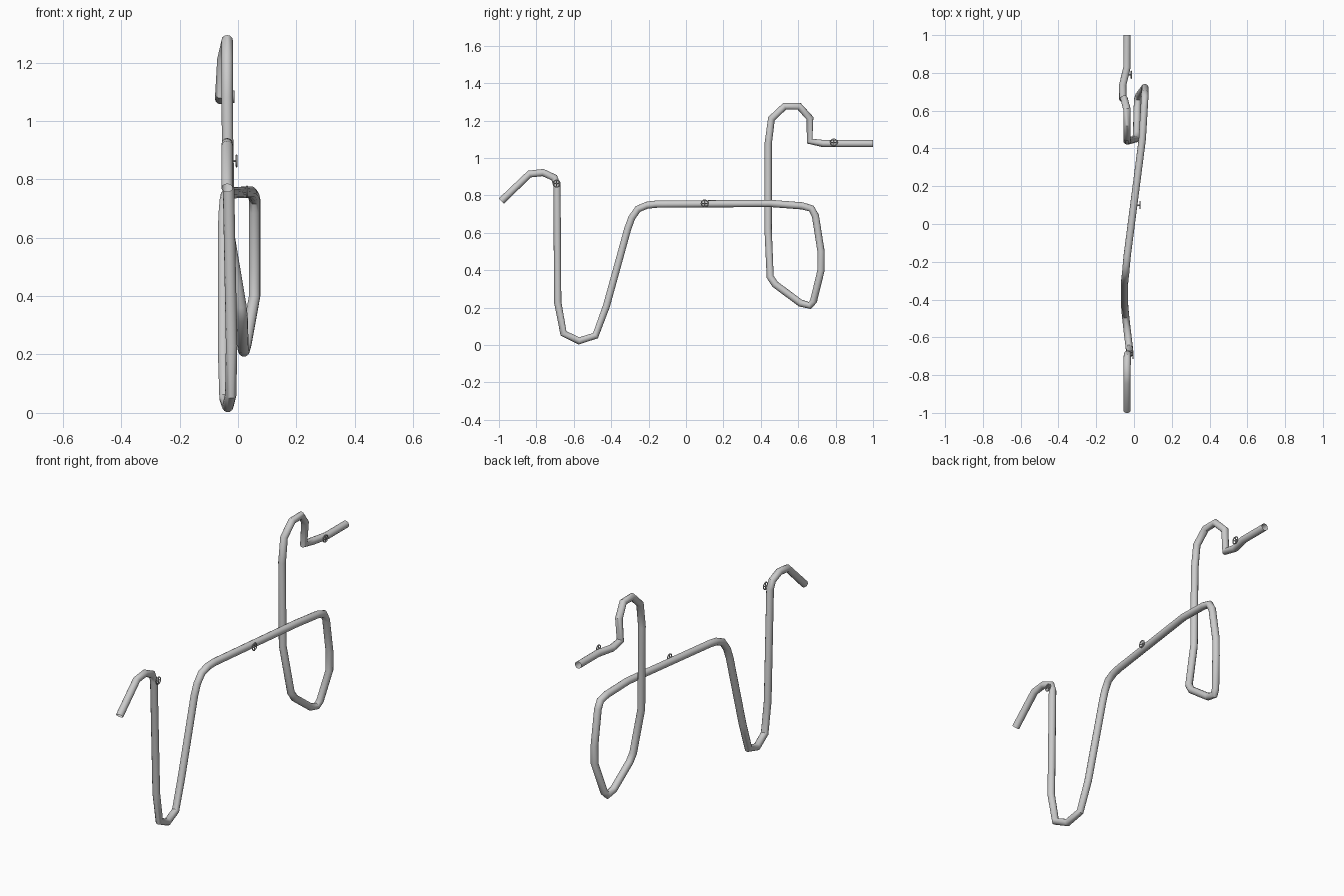
import bpy, math
from mathutils import Vector

if "Cube" in bpy.data.objects:
    bpy.data.objects.remove(bpy.data.objects["Cube"])

R = 0.0195


def as_mesh(obj):
    bpy.ops.object.select_all(action='DESELECT')
    obj.select_set(True)
    bpy.context.view_layer.objects.active = obj
    bpy.ops.object.convert(target='MESH')
    bpy.ops.object.shade_smooth_by_angle(angle=math.radians(40))


def tube(name, points, radius, sides_res, cyclic=False, caps=False):
    """Round pipe swept along a list of points."""
    cu = bpy.data.curves.new(name, 'CURVE')
    cu.dimensions = '3D'
    cu.bevel_depth = radius
    cu.bevel_resolution = sides_res
    cu.use_fill_caps = caps
    sp = cu.splines.new('POLY')
    sp.points.add(len(points) - 1)
    for p, c in zip(sp.points, points):
        p.co = (*c, 1)
    sp.use_cyclic_u = cyclic
    obj = bpy.data.objects.new(name, cu)
    bpy.context.collection.objects.link(obj)
    as_mesh(obj)
    return obj


# Main pipe: front spout, deep dip, level run, side loop, rear hook and outlet
path = [
    (-.037, -.987, .770), (-.037, -.837, .914), (-.037, -.765, .922),
    (-.036, -.705, .895), (-.034, -.690, .855),
    (-.022, -.686, .23), (-.025, -.655, .062), (-.035, -.572, .022),
    (-.045, -.484, .050), (-.050, -.425, .21), (-.050, -.312, .62),
    (-.048, -.290, .68), (-.044, -.257, .727), (-.040, -.210, .747),
    (-.035, -.16, .753),
    (.044, .45, .757), (.054, .62, .744), (.057, .670, .730),
    (.057, .692, .69), (.057, .722, .50), (.057, .722, .40),
    (.027, .682, .235), (.020, .662, .211), (.017, .612, .224),
    (.014, .476, .325), (.010, .450, .365),
    (-.033, .439, .62), (-.037, .440, 1.08), (-.037, .457, 1.21),
    (-.037, .527, 1.276), (-.037, .605, 1.276), (-.052, .663, 1.212),
    (-.059, .661, 1.09), (-.060, .735, 1.077), (-.037, .83, 1.077),
    (-.037, 1.0, 1.077),
]
tube("pipe", path, R, 4)


# Valve handwheels: rim, spokes and stem facing +x
def valve(i, base, length):
    base = Vector(base)
    hub = base + Vector((length, 0, 0))
    ring = [hub + Vector((0, .019 * math.cos(a), .019 * math.sin(a)))
            for a in (k * math.tau / 12 for k in range(12))]
    tube(f"valve_{i}_rim", ring, .0032, 1, cyclic=True)
    for k in (0, 3):
        tube(f"valve_{i}_spoke_{k}", [ring[k], ring[k + 6]], .0025, 1)
    tube(f"valve_{i}_stem", [base, hub], .004, 1, caps=True)


for i, (base, length) in enumerate([
        ((-.035, -.692, .863), .030),
        ((0, .10, .757), .031),
        ((-.045, .79, 1.083), .030)]):
    valve(i + 1, base, length)
